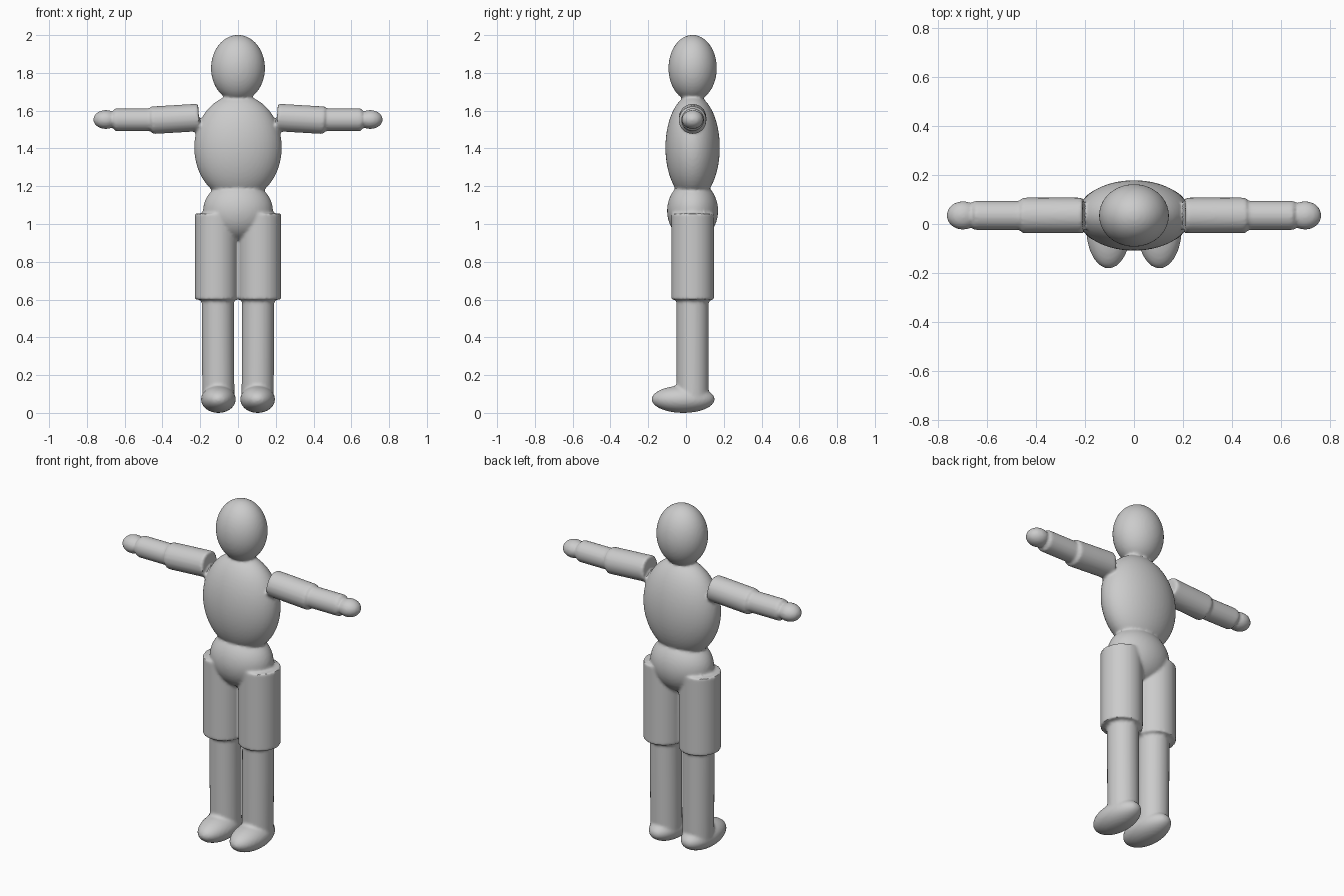
import bpy
from math import radians
from mathutils import Vector

if "Cube" in bpy.data.objects:
    bpy.data.objects.remove(bpy.data.objects["Cube"])

Y = 0.035  # depth of the body axis
parts = []


def ellipsoid(name, centre, radii):
    bpy.ops.mesh.primitive_uv_sphere_add(segments=48, ring_count=32, radius=1, location=centre)
    ob = bpy.context.object
    ob.name = name
    ob.scale = radii
    parts.append(ob)


def limb(name, a, b, radius):
    a, b = Vector(a), Vector(b)
    bpy.ops.mesh.primitive_cylinder_add(vertices=48, radius=radius, depth=(b - a).length,
                                        location=(a + b) / 2)
    ob = bpy.context.object
    ob.name = name
    ob.rotation_euler = (b - a).to_track_quat('Z', 'Y').to_euler()
    parts.append(ob)


# Trunk
ellipsoid("torso", (0, Y, 1.405), (0.232, 0.144, 0.28))
ellipsoid("head", (0, Y, 1.825), (0.143, 0.128, 0.176))
ellipsoid("pelvis", (0, Y, 1.07), (0.185, 0.135, 0.16))

# Limbs on both sides
for s in (-1, 1):
    limb("upper_arm", (s * 0.207, Y, 1.564), (s * 0.457, Y, 1.549), 0.073)
    limb("forearm", (s * 0.40, Y, 1.552), (s * 0.652, Y, 1.552), 0.06)
    ellipsoid("hand", (s * 0.70, Y, 1.553), (0.066, 0.058, 0.05))
    limb("thigh", (s * 0.115, Y, 1.055), (s * 0.115, Y, 0.60), 0.113)
    limb("shin", (s * 0.107, Y, 0.66), (s * 0.104, Y, 0.08), 0.085)
    ellipsoid("foot", (s * 0.104, -0.015, 0.072), (0.092, 0.167, 0.072))

# Fuse the parts into one skin with softened joints
bpy.ops.object.select_all(action='DESELECT')
for ob in parts:
    ob.select_set(True)
bpy.context.view_layer.objects.active = parts[0]
bpy.ops.object.join()
figure = bpy.context.object
figure.name = "mannequin_body"
bpy.ops.object.transform_apply(location=True, rotation=True, scale=True)
remesh = figure.modifiers.new("fuse", 'REMESH')
remesh.mode = 'VOXEL'
remesh.voxel_size = 0.009
soften = figure.modifiers.new("soften", 'SMOOTH')
soften.factor = 0.5
soften.iterations = 3
for m in ("fuse", "soften"):
    bpy.ops.object.modifier_apply(modifier=m)
bpy.ops.object.shade_smooth_by_angle(angle=radians(50))
